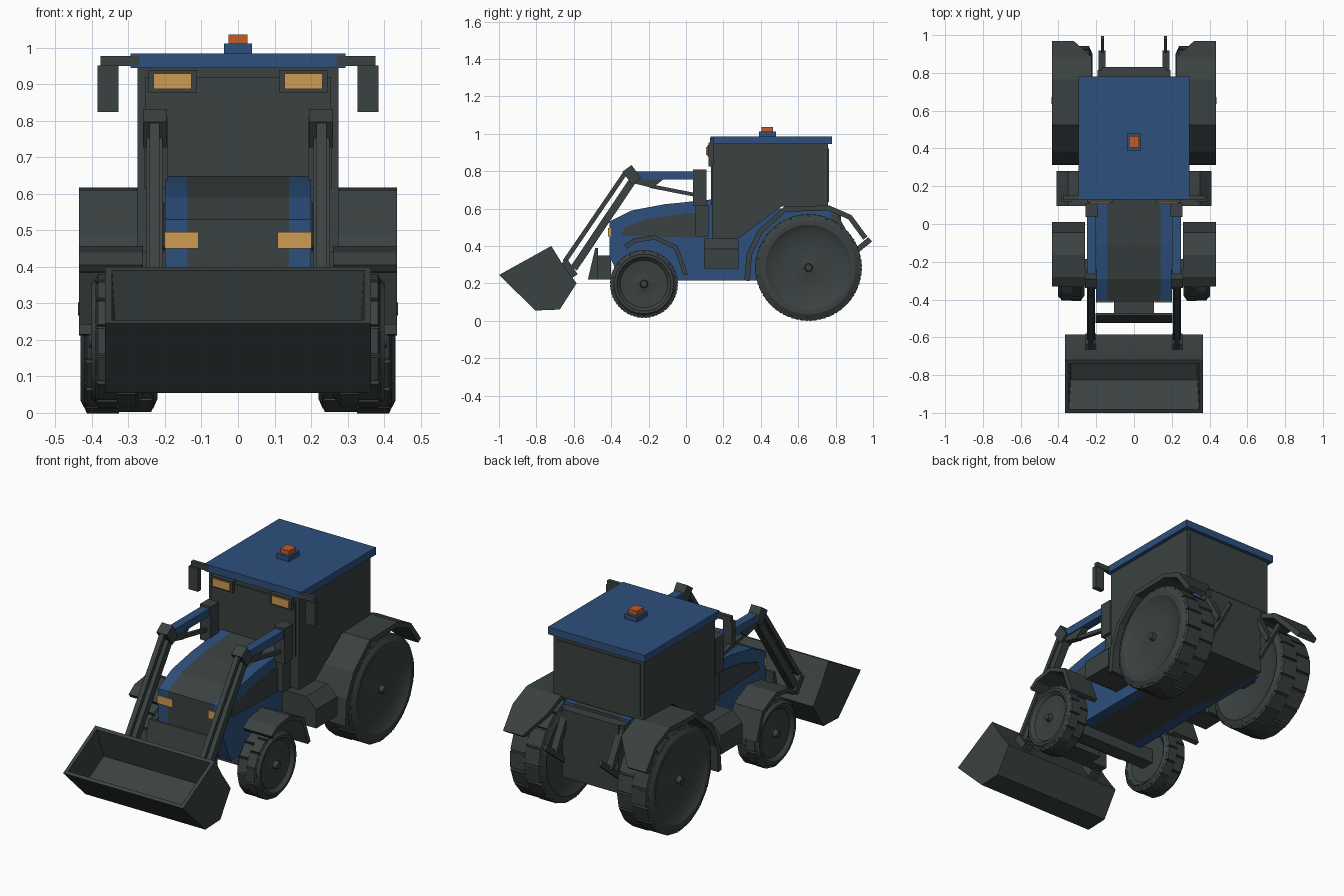
import bpy, bmesh, math
from mathutils import Vector, Matrix

if "Cube" in bpy.data.objects:
    bpy.data.objects.remove(bpy.data.objects["Cube"])


def material(name, rgb):
    m = bpy.data.materials.new(name)
    m.diffuse_color = (*rgb, 1)
    m.use_nodes = True
    m.node_tree.nodes["Principled BSDF"].inputs["Base Color"].default_value = m.diffuse_color
    return m


DARK = material("dark_grey", (0.042, 0.054, 0.052))
BLUE = material("blue", (0.026, 0.080, 0.205))
ORANGE = material("orange", (0.58, 0.10, 0.018))
AMBER = material("amber", (0.62, 0.33, 0.09))


def finish(bm, name, mat):
    bmesh.ops.recalc_face_normals(bm, faces=bm.faces)
    me = bpy.data.meshes.new(name)
    bm.to_mesh(me)
    bm.free()
    me.materials.append(mat)
    ob = bpy.data.objects.new(name, me)
    bpy.context.collection.objects.link(ob)
    return ob


def prism_bm(pts, a, b, axis='x'):
    """Extrude a profile: (y, z) along x, or (x, z) along y."""
    bm = bmesh.new()
    put = (lambda p, t: (t, p[0], p[1])) if axis == 'x' else (lambda p, t: (p[0], t, p[1]))
    lo = [bm.verts.new(put(p, a)) for p in pts]
    hi = [bm.verts.new(put(p, b)) for p in pts]
    n = len(pts)
    bm.faces.new(lo)
    bm.faces.new(hi)
    for i in range(n):
        j = (i + 1) % n
        bm.faces.new((lo[i], lo[j], hi[j], hi[i]))
    return bm


def prism(name, mat, pts, a, b, axis='x'):
    return finish(prism_bm(pts, a, b, axis), name, mat)


def box(name, mat, x, y, z):
    return prism(name, mat, [(y[0], z[0]), (y[1], z[0]), (y[1], z[1]), (y[0], z[1])], *x)


def bar(name, mat, p, q, thick, a, b):
    """Straight beam in the side plane from p to q."""
    p, q = Vector(p), Vector(q)
    d = (q - p).normalized() * thick / 2
    n = Vector((-d.y, d.x))
    return prism(name, mat, [p + n, q + n, q - n, p - n], a, b)


def ribbon(path, thick):
    """Closed profile from a path, thickened on its right-hand side."""
    inner = []
    for i, p in enumerate(path):
        d = Vector(path[min(i + 1, len(path) - 1)]) - Vector(path[max(i - 1, 0)])
        d.normalize()
        inner.append((p[0] + d.y * thick, p[1] - d.x * thick))
    return list(path) + inner[::-1]


def wheel(name, s, y, z, r, x0, x1, lugs):
    """Lathed tyre and dished disc, with two staggered rows of tread blocks."""
    w, c = x1 - x0, r - 0.012
    prof = [(x0 + .02, 0), (x0 + .02, r * .72), (x0, r * .86), (x0 + .012, c),
            (x1 - .012, c), (x1, r * .88), (x1, r * .80), (x1 - .018, r * .70),
            (x1 - .026, r * .35), (x1 - .022, .04), (x1 - .018, .022), (x1 + .006, .018), (x1 + .006, 0)]
    bm = bmesh.new()
    vs = [bm.verts.new((px, 0, pr)) for px, pr in prof]
    es = [bm.edges.new(e) for e in zip(vs, vs[1:])]
    bmesh.ops.spin(bm, geom=vs + es, cent=(0, 0, 0), axis=(1, 0, 0),
                   angle=2 * math.pi, steps=lugs * 2, use_duplicate=False)
    bmesh.ops.remove_doubles(bm, verts=bm.verts, dist=0.0005)
    step = 2 * math.pi / lugs
    for row in (0, 1):
        xa, xb = (x0 + .004, x0 + w * .5) if row == 0 else (x0 + w * .5, x1 - .004)
        for i in range(lugs):
            cube = bmesh.ops.create_cube(bm, size=1)['verts']
            m = (Matrix.Rotation((i + row * .5) * step, 4, 'X')
                 @ Matrix.Translation(((xa + xb) / 2, 0, r - .018))
                 @ Matrix.Diagonal((xb - xa, r * step * .88, .032, 1)))
            # outer shoulder of each block is bevelled
            for v in cube:
                outer = v.co.x * (1 if row else -1) > 0
                top = v.co.z > 0
                v.co = m @ v.co
                if outer and top:
                    v.co.x += -.014 if row else .014
    for v in bm.verts:
        v.co = (v.co.x * s, v.co.y + y, v.co.z + z)
    ob = finish(bm, name, DARK)
    bpy.ops.object.select_all(action='DESELECT')
    ob.select_set(True)
    bpy.context.view_layer.objects.active = ob
    bpy.ops.object.shade_smooth_by_angle(angle=math.radians(28))


# hood and chassis: dark centre between blue side panels
hood = [(-.41, .35), (-.41, .53), (-.29, .59), (-.115, .623), (.15, .65)]
body = hood + [(.15, .60), (.775, .60), (.775, .215), (-.35, .215)]
prism("hood_centre", DARK, body, -.14, .14)
box("rear_housing", DARK, (-.17, .17), (.40, .83), (.212, .585))

# cab, window plates, roof, beacon
prism("cab", DARK, [(.14, .945), (.14, .44), (.28, .44), (.51, .61), (.76, .61), (.76, .945)], -.275, .275)
box("windscreen", DARK, (-.255, .255), (.133, .142), (.62, .92))
box("rear_window", DARK, (-.255, .255), (.758, .765), (.635, .92))
box("roof", BLUE, (-.295, .295), (.13, .78), (.945, .985))
box("beacon_base", BLUE, (-.038, .038), (.39, .48), (.985, 1.012))
box("beacon_lamp", ORANGE, (-.026, .026), (.405, .465), (1.012, 1.036))

# front weight carrier and front axle
prism("front_bumper", DARK, [(-.485, .39), (-.47, .39), (-.47, .22), (-.525, .22)], -.205, .205)
box("bumper_mount", DARK, (-.105, .105), (-.48, -.40), (.22, .35))
box("front_axle", DARK, (-.29, .29), (-.265, -.185), (.155, .235))
box("rear_axle", DARK, (-.26, .26), (.605, .705), (.235, .335))

# bucket with hollowed mouth
bm = prism_bm([(-1.0, .245), (-.72, .40), (-.665, .31), (-.585, .20), (-.675, .06), (-.805, .055)], -.365, .365)
bmesh.ops.recalc_face_normals(bm, faces=bm.faces)
bm.normal_update()
mouth = max(bm.faces, key=lambda f: f.normal.z - f.normal.y)
bmesh.ops.inset_region(bm, faces=[mouth], thickness=.028)
normal = mouth.normal.copy()
cavity = bmesh.ops.extrude_discrete_faces(bm, faces=[mouth])['faces'][0]
mid = cavity.calc_center_median()
for v in cavity.verts:
    d = v.co - mid
    v.co = mid - normal * .15 + Vector((d.x * .97, d.y * .55, d.z * .55)) + Vector((0, .03, 0))
finish(bm, "bucket", DARK)

rear_arch = [(.312, .215), (.325, .36), (.385, .485), (.525, .61), (.765, .617), (.885, .565), (.97, .45)]
front_arch = [(-.33, .405), (-.28, .44), (-.165, .457), (-.045, .40), (.01, .25)]
side_grille = [(-.345, .455), (-.33, .50), (-.20, .545), (0, .575), (.085, .575), (.085, .46), (.03, .445)]

for s, side in ((1, "right"), (-1, "left")):
    def n(part):
        return side + "_" + part

    # body sides and lamps
    prism(n("body_panel"), BLUE, body, .14 * s, .2 * s)
    prism(n("side_grille"), DARK, side_grille, .198 * s, .206 * s)
    box(n("headlamp"), AMBER, (.108 * s, .201 * s), (-.416, -.40), (.45, .495))
    box(n("work_lamp_housing"), DARK, (.113 * s, .245 * s), (.115, .142), (.878, .94))
    box(n("work_lamp"), AMBER, (.127 * s, .232 * s), (.108, .116), (.887, .93))

    # mirrors
    box(n("mirror_arm"), DARK, (.27 * s, .377 * s), (.128, .15), (.95, .978))
    box(n("mirror"), DARK, (.328 * s, .385 * s), (.12, .148), (.825, .952))

    # wheels, fenders, step
    wheel(n("rear_wheel"), s, .655, .285, .285, .22, .432, 18)
    wheel(n("front_wheel"), s, -.225, .197, .181, .262, .402, 14)
    bm = prism_bm(ribbon(rear_arch, .028), .225 * s, .435 * s)
    for v in bm.verts:
        if v.co.y > .92 and abs(v.co.x) < .3:
            v.co.x = .32 * s
    finish(bm, n("rear_fender"), DARK)
    prism(n("front_fender"), DARK, ribbon(front_arch, .024), .26 * s, .435 * s)
    prism(n("step_box"), DARK, [(.19 * s, .28), (.41 * s, .28), (.41 * s, .385), (.35 * s, .44), (.19 * s, .44)],
          .095, .28, 'y')

    # loader arm
    box(n("loader_post"), DARK, (.192 * s, .257 * s), (.037, .11), (.615, .81))
    box(n("loader_post_foot"), DARK, (.18 * s, .24 * s), (.05, .12), (.45, .62))
    box(n("loader_beam"), BLUE, (.202 * s, .25 * s), (-.30, .04), (.755, .798))
    prism(n("beam_gusset"), DARK, [(-.30, .757), (-.12, .757), (-.18, .71), (-.28, .735)], .207 * s, .245 * s)
    bar(n("lift_cylinder"), DARK, (-.19, .72), (.04, .675), .02, .216 * s, .236 * s)
    bar(n("elbow"), DARK, (-.315, .815), (-.265, .745), .06, .195 * s, .26 * s)
    bar(n("lower_boom"), DARK, (-.275, .765), (-.60, .28), .04, .207 * s, .25 * s)
    bar(n("tilt_cylinder"), DARK, (-.318, .80), (-.65, .315), .024, .215 * s, .242 * s)
    bar(n("bucket_hinge"), DARK, (-.655, .315), (-.60, .235), .05, .2 * s, .257 * s)

    # rear hitch links
    bar(n("lower_link"), DARK, (.78, .27), (.985, .435), .03, .16 * s, .175 * s)
    bar(n("upper_link"), DARK, (.79, .575), (.905, .37), .028, .15 * s, .188 * s)
    box(n("link_pivot"), DARK, (.15 * s, .192 * s), (.765, .815), (.53, .585))
